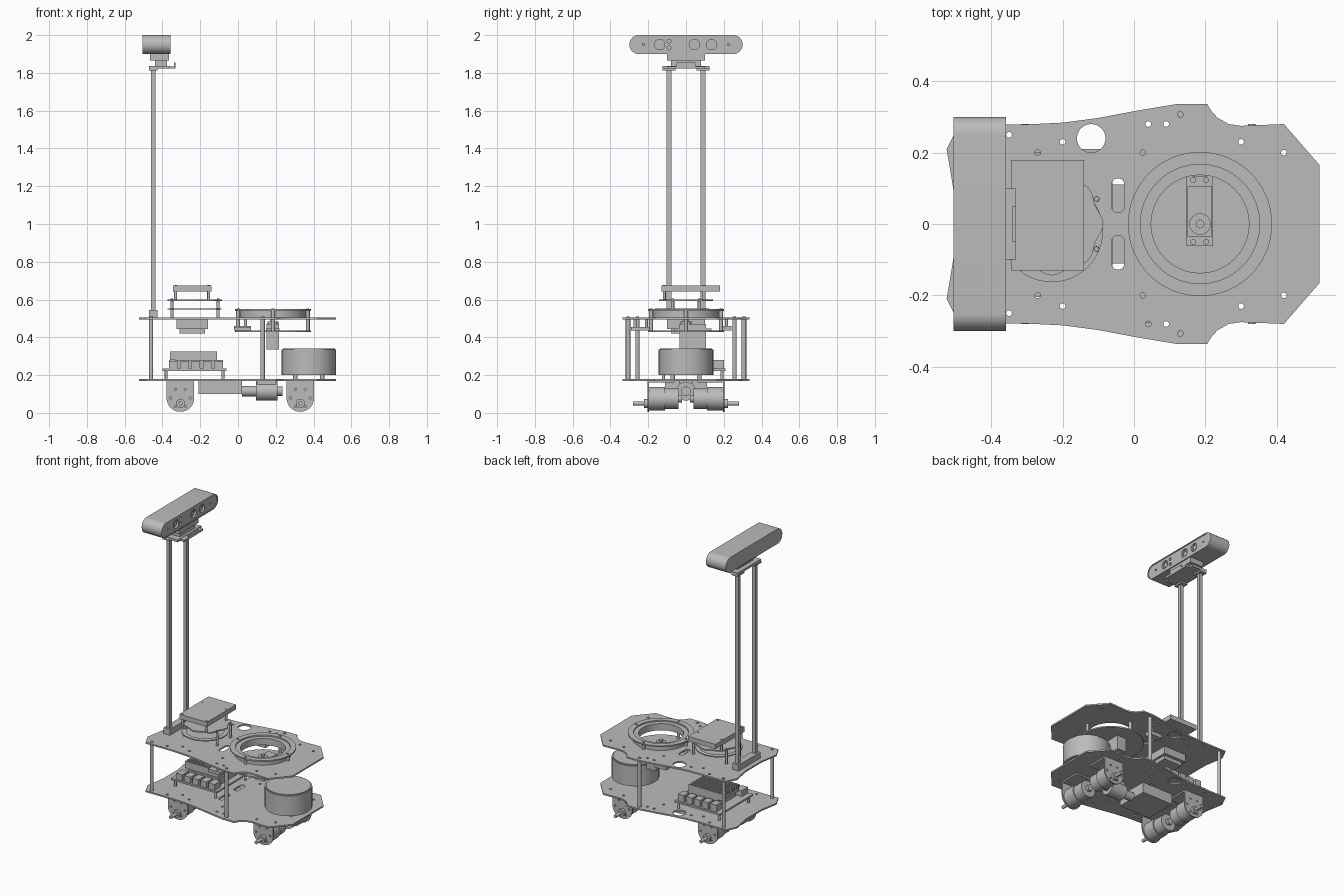
import bpy, bmesh
from math import cos, sin, pi

cube = bpy.data.objects.get("Cube")
if cube:
    bpy.data.objects.remove(cube)

grey = bpy.data.materials.new("plain_grey")
grey.use_nodes = True
tone = (0.5, 0.5, 0.5, 1)
grey.diffuse_color = tone
grey.node_tree.nodes["Principled BSDF"].inputs["Base Color"].default_value = tone
made = []


def circle(x, y, r, n=32):
    return [(x + r * cos(2 * pi * i / n), y + r * sin(2 * pi * i / n)) for i in range(n)]


def arc(x, y, r, a, b, n=12):
    return [(x + r * cos(a + (b - a) * i / n), y + r * sin(a + (b - a) * i / n)) for i in range(n + 1)]


def rect(x0, x1, y0, y1):
    return [(x0, y0), (x1, y0), (x1, y1), (x0, y1)]


def slot(x, y, r, half):
    return arc(x, y + half, r, 0, pi) + arc(x, y - half, r, pi, 2 * pi)


def prism(name, loops, lo, hi, axis="z"):
    """Extrude an outline, with any holes, from lo to hi along an axis."""
    curve = bpy.data.curves.new(name, "CURVE")
    curve.dimensions = "2D"
    curve.fill_mode = "BOTH"
    curve.extrude = (hi - lo) / 2
    for loop in loops:
        spline = curve.splines.new("POLY")
        spline.points.add(len(loop) - 1)
        for p, (u, v) in zip(spline.points, loop):
            p.co = (u, v, 0, 1)
        spline.use_cyclic_u = True
    temp = bpy.data.objects.new(name, curve)
    bpy.context.collection.objects.link(temp)
    bpy.context.view_layer.update()
    graph = bpy.context.evaluated_depsgraph_get()
    mesh = bpy.data.meshes.new_from_object(temp.evaluated_get(graph))
    bpy.data.objects.remove(temp)
    mid = (lo + hi) / 2
    bm = bmesh.new()
    bm.from_mesh(mesh)
    for vert in bm.verts:
        u, v, w = vert.co
        w += mid
        vert.co = {"z": (u, v, w), "x": (w, u, v), "y": (u, w, v)}[axis]
    bmesh.ops.remove_doubles(bm, verts=bm.verts, dist=1e-5)
    bmesh.ops.recalc_face_normals(bm, faces=bm.faces)
    bm.to_mesh(mesh)
    bm.free()
    mesh.materials.clear()
    mesh.materials.append(grey)
    obj = bpy.data.objects.new(name, mesh)
    bpy.context.collection.objects.link(obj)
    made.append(obj)
    return obj


def box(name, x0, x1, y0, y1, z0, z1):
    return prism(name, [rect(x0, x1, y0, y1)], z0, z1)


def rod(name, u, v, r, lo, hi, axis="z"):
    return prism(name, [circle(u, v, r)], lo, hi, axis)


# Deck outline: one half, mirrored across the long axis
half = [(0.52, 0.165), (0.42, 0.28), (0.3, 0.275), (0.265, 0.28), (0.235, 0.297), (0.218, 0.315),
        (0.205, 0.336), (0.12, 0.336), (0, 0.316), (-0.1, 0.297), (-0.2, 0.284), (-0.3, 0.279),
        (-0.49, 0.28), (-0.525, 0.21), (-0.503, 0.08)]
deck = half + [(x, -y) for x, y in reversed(half)]
screws = []
for s in (-1, 1):
    for x, y in [(0.04, 0.28), (0.09, 0.28), (0.025, 0.2), (-0.35, 0.25), (-0.2, 0.23),
                 (-0.27, 0.2), (0.3, 0.23), (0.42, 0.2)]:
        screws.append(circle(x, s * y, 0.008, 12))
slots = [slot(-0.045, s * 0.08, 0.018, 0.03) for s in (-1, 1)]
port = circle(-0.12, 0.24, 0.04)
hub = 0.185
prism("upper_deck", [deck, port, circle(hub, 0, 0.137, 64)] + slots + screws, 0.495, 0.505)
prism("lower_deck", [deck, port] + slots + screws, 0.17, 0.18)

# Deck spacers
for s in (-1, 1):
    rod("rear_spacer", -0.46, s * 0.257, 0.011, 0.18, 0.495)
    rod("middle_spacer", 0.13, s * 0.307, 0.012, 0.18, 0.495)
    for x, y in [(-0.46, 0.257), (0.13, 0.307)]:
        rod("spacer_screw", x, s * y, 0.009, 0.505, 0.51)

# Turntable ring on the upper deck and its carrier disc below
prism("ring_body", [circle(hub, 0, 0.175, 64), circle(hub, 0, 0.137, 64)], 0.505, 0.54)
prism("ring_flange", [circle(hub, 0, 0.202, 64), circle(hub, 0, 0.167, 64)], 0.54, 0.549)
prism("carrier_disc", [circle(hub, 0, 0.202, 64), rect(0.147, 0.22, -0.035, 0.105)], 0.428, 0.437)
for i in range(4):
    x, y = hub + 0.185 * cos(i * pi / 2), 0.185 * sin(i * pi / 2)
    rod("disc_spacer", x, y, 0.01, 0.437, 0.54)
    rod("flange_screw", x, y, 0.007, 0.549, 0.553)

# Servo in the turntable
box("servo_body", 0.15, 0.218, -0.035, 0.105, 0.335, 0.47)
prism("servo_ears", [rect(0.147, 0.221, -0.062, 0.135)]
      + [circle(x, y, 0.007, 12) for x in (0.166, 0.202) for y in (-0.05, 0.123)], 0.437, 0.447)
rod("servo_horn", hub, 0, 0.03, 0.47, 0.485)
rod("servo_shaft", hub, 0, 0.012, 0.485, 0.497)

# Parts hanging below the upper deck
box("hanging_module", -0.325, -0.16, -0.1, 0.1, 0.445, 0.495)
box("hanging_module_base", -0.31, -0.175, -0.08, 0.08, 0.42, 0.445)
box("side_slab", -0.02, 0.07, -0.29, -0.19, 0.435, 0.455)
box("side_slab", -0.02, 0.07, 0.19, 0.24, 0.435, 0.46)
for y in (-0.27, -0.21, 0.215):
    rod("slab_spacer", 0.04, y, 0.008, 0.455, 0.495)

# Scalloped tray with a flat case above it
scallop = [(-0.23 + (0.138 + 0.006 * cos(8 * a)) * cos(a), (0.138 + 0.006 * cos(8 * a)) * sin(a))
           for a in [2 * pi * i / 96 for i in range(96)]]
prism("tray", [scallop], 0.592, 0.6)
for x in (-0.35, -0.105):
    for y in (-0.07, 0.07):
        rod("tray_spacer", x, y, 0.008, 0.505, 0.592)
        rod("tray_screw", x, y, 0.007, 0.6, 0.606)
prism("tray_lower_ring", [circle(-0.23, -0.02, 0.143, 48), circle(-0.23, -0.02, 0.115, 48)], 0.547, 0.553)
box("case", -0.345, -0.14, -0.13, 0.18, 0.643, 0.675)
for x in (-0.33, -0.155):
    for y in (-0.115, 0.095):
        rod("case_post", x, y, 0.008, 0.6, 0.643)
        rod("case_screw", x, y, 0.007, 0.675, 0.678)

# Twin mast
box("mast_foot", -0.472, -0.425, -0.115, 0.115, 0.505, 0.545)
for s in (-1, 1):
    y = s * 0.09
    box("mast_pole", -0.46, -0.436, y - 0.012, y + 0.012, 0.545, 1.82)
    box("mast_cap", -0.472, -0.425, y - 0.035, y + 0.035, 1.812, 1.822)
prism("mast_bridge", [rect(-0.47, -0.36, -0.125, 0.125)], 1.822, 1.837)
box("bridge_lip", -0.36, -0.33, -0.1, 0.1, 1.822, 1.835)
box("bridge_hook", -0.34, -0.33, -0.05, 0.05, 1.835, 1.855)
box("camera_neck", -0.44, -0.375, -0.08, 0.08, 1.837, 1.865)
box("camera_foot", -0.465, -0.365, -0.1, 0.1, 1.865, 1.9)

# Sensor bar with recessed front and lenses
z = 1.95


def pill(r):
    return arc(0.25, z, r, -pi / 2, pi / 2, 20) + arc(-0.25, z, r, pi / 2, 3 * pi / 2, 20)


lenses = [(-0.14, z, 0.027), (0.045, z, 0.027), (0.135, z, 0.027),
          (-0.09, z + 0.018, 0.01), (-0.09, z - 0.018, 0.01), (-0.225, z, 0.006), (0.225, z, 0.006)]
prism("sensor_shell", [pill(0.05)], -0.505, -0.375, "x")
prism("sensor_rim", [pill(0.05), pill(0.043)], -0.375, -0.358, "x")
prism("sensor_face", [pill(0.043)] + [circle(*lens) for lens in lenses], -0.375, -0.362, "x")
for y, h, r in lenses[:3]:
    rod("lens", y, h, r * 0.6, -0.375, -0.368, "x")

# Control board on the lower deck
box("board", -0.4, -0.06, -0.14, 0.21, 0.222, 0.234)
for x in (-0.38, -0.08):
    for y in (-0.12, 0.19):
        rod("board_spacer", x, y, 0.008, 0.18, 0.222)
box("board_core", -0.33, -0.1, -0.06, 0.13, 0.234, 0.28)
for i in range(5):
    x = -0.365 + i * 0.06
    box("connector", x, x + 0.045, -0.135, -0.07, 0.234, 0.275)
    box("connector", x, x + 0.045, 0.145, 0.2, 0.234, 0.28)
box("heatsink_base", -0.36, -0.11, -0.05, 0.13, 0.28, 0.3)
for i in range(8):
    y = -0.05 + i * 0.024
    box("heatsink_fin", -0.36, -0.11, y, y + 0.012, 0.3, 0.325)

# Round scanner at the front of the lower deck
rod("scanner", 0.375, 0, 0.145, 0.2, 0.335)
rod("scanner_cap", 0.375, 0, 0.138, 0.335, 0.342)
for a in range(4):
    rod("scanner_foot", 0.375 + 0.1 * cos(a * pi / 2 + pi / 4), 0.1 * sin(a * pi / 2 + pi / 4), 0.012, 0.18, 0.2)

# Four drive units: bracket, gearbox, motor and shaft
for x in (-0.305, 0.33):
    bracket = [(x + 0.073, 0.17), (x - 0.073, 0.17)] + arc(x, 0.079, 0.073, pi, 2 * pi, 24)
    holes = [circle(x + 0.052 * cos(a * pi / 3), 0.079 + 0.052 * sin(a * pi / 3), 0.006, 10) for a in range(6)]
    for s in (-1, 1):
        def along(a, b):
            return min(s * a, s * b), max(s * a, s * b)
        prism("bracket", [bracket] + holes, *along(0.195, 0.204), "y")
        box("bracket_flange", x - 0.073, x + 0.073, *along(0.06, 0.195), 0.16, 0.17)
        rod("gearbox", x, 0.075, 0.062, *along(0.11, 0.195), "y")
        rod("motor", x, 0.075, 0.055, *along(0.04, 0.11), "y")
        rod("motor_end", x, 0.075, 0.02, *along(0.02, 0.04), "y")
        rod("shaft_collar", x, 0.05, 0.024, *along(0.204, 0.222), "y")
        rod("shaft", x, 0.05, 0.011, *along(0.222, 0.28), "y")

# Battery and central actuator under the lower deck
box("battery", -0.21, 0.02, -0.11, 0.11, 0.1, 0.17)
rod("actuator_neck", 0, 0.115, 0.028, 0.02, 0.095, "x")
rod("actuator_body", 0, 0.115, 0.05, 0.095, 0.21, "x")
rod("actuator_end", 0, 0.115, 0.025, 0.21, 0.235, "x")
box("actuator_mount", 0.1, 0.2, -0.035, 0.035, 0.14, 0.17)

# Smooth the round parts, keep the edges crisp
bpy.ops.object.select_all(action="DESELECT")
for obj in made:
    obj.select_set(True)
bpy.context.view_layer.objects.active = made[0]
bpy.ops.object.shade_smooth_by_angle(angle=pi / 6)
